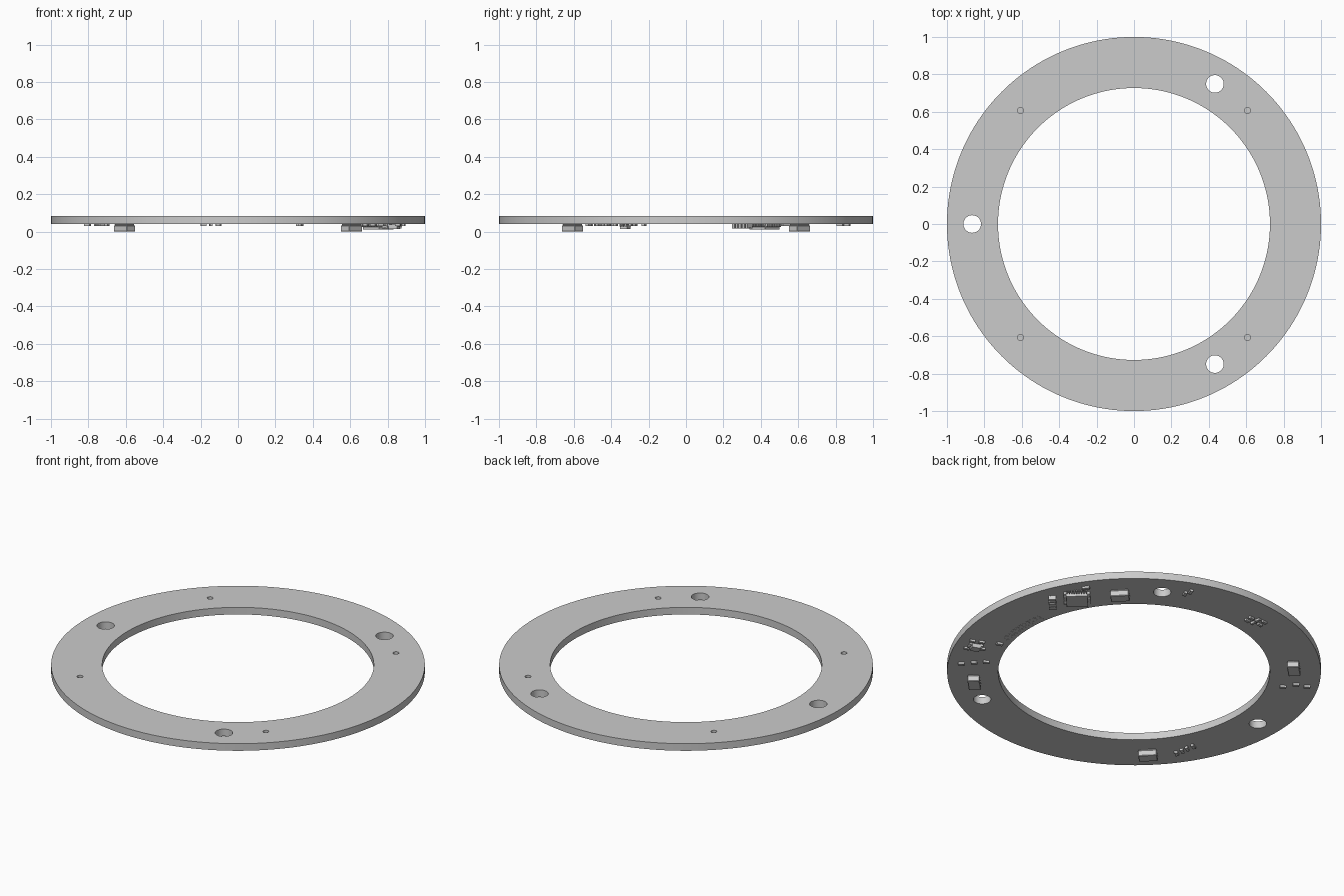
import bpy, bmesh
from math import cos, sin, pi, radians, atan2
from mathutils import Matrix, Vector

cube = bpy.data.objects.get("Cube")
if cube:
    bpy.data.objects.remove(cube, do_unlink=True)

grey = bpy.data.materials.new("plain grey")
grey.use_nodes = True
grey.diffuse_color = (0.6, 0.6, 0.6, 1)
grey.node_tree.nodes["Principled BSDF"].inputs["Base Color"].default_value = (0.6, 0.6, 0.6, 1)

BOTTOM, TOP = 0.042, 0.084


def make_board():
    """Flat ring with mounting and light holes, filled from circular outlines."""
    curve = bpy.data.curves.new("ring_board", 'CURVE')
    curve.dimensions = '2D'
    curve.fill_mode = 'BOTH'
    curve.extrude = (TOP - BOTTOM) / 2
    circles = [(0, 0, 1, 160), (0, 0, 0.727, 128)]
    circles += [(0.865 * cos(a), 0.865 * sin(a), 0.047, 40) for a in (pi, pi / 3, -pi / 3)]
    circles += [(sx * 0.607, sy * 0.607, 0.016, 20) for sx in (-1, 1) for sy in (-1, 1)]
    for cx, cy, r, n in circles:
        s = curve.splines.new('POLY')
        s.points.add(n - 1)
        s.use_cyclic_u = True
        for i, p in enumerate(s.points):
            t = 2 * pi * i / n
            p.co = (cx + r * cos(t), cy + r * sin(t), 0, 1)
    ob = bpy.data.objects.new("ring_board", curve)
    bpy.context.collection.objects.link(ob)
    ob.location.z = (TOP + BOTTOM) / 2
    bpy.ops.object.select_all(action='DESELECT')
    ob.select_set(True)
    bpy.context.view_layer.objects.active = ob
    bpy.ops.object.convert(target='MESH')
    ob = bpy.context.object
    ob.data.materials.clear()
    ob.data.materials.append(grey)
    bpy.ops.object.shade_smooth_by_angle(angle=radians(30))


def make_part(name, x, y, turn, boxes, bevel=0):
    """One object of boxes (cx, cy, width, depth, z_low, z_high) hung under the board."""
    bm = bmesh.new()
    for cx, cy, w, d, lo, hi in boxes:
        m = Matrix.Translation((cx, cy, (lo + hi) / 2)) @ Matrix.Diagonal((w, d, hi - lo, 1))
        bmesh.ops.create_cube(bm, size=1, matrix=m)
    me = bpy.data.meshes.new(name)
    bm.to_mesh(me)
    bm.free()
    me.materials.append(grey)
    ob = bpy.data.objects.new(name, me)
    bpy.context.collection.objects.link(ob)
    ob.location = (x, y, 0)
    ob.rotation_euler.z = turn
    if bevel:
        mod = ob.modifiers.new("soft_edges", 'BEVEL')
        mod.width = bevel
        mod.segments = 1
    return ob


def chip_part(name, x, y, turn, w=0.03, d=0.015, low=0.029):
    """Small two-ended component with raised end caps."""
    boxes = [(0, 0, w * 0.6, d * 0.9, low + 0.001, BOTTOM)]
    boxes += [(s * w * 0.4, 0, w * 0.2, d, low, BOTTOM) for s in (-1, 1)]
    make_part(name, x, y, turn, boxes)


make_board()

# Four light modules, each under a light hole
for i in range(4):
    a = pi / 4 + i * pi / 2
    make_part("light_module", 0.607 * 2 ** 0.5 * cos(a), 0.607 * 2 ** 0.5 * sin(a), a + pi / 2,
              [(0, 0, 0.1, 0.065, 0.0, 0.034), (0, 0, 0.094, 0.059, 0.034, BOTTOM)], 0.003)
    
# Main controller with pins on all sides
pins = []
for k in range(-4, 5):
    for s in (-1, 1):
        pins.append((k * 0.013, s * 0.062, 0.006, 0.018, 0.026, BOTTOM))
        pins.append((s * 0.062, k * 0.013, 0.018, 0.006, 0.026, BOTTOM))
make_part("controller_chip", 0.75, 0.42, radians(48),
          [(0, 0, 0.115, 0.115, 0.011, 0.036), (0, 0, 0.1, 0.1, 0.036, BOTTOM)] + pins, 0.001)

# Parts row beside the controller
row_dir = Vector((cos(radians(48)), sin(radians(48))))
for k in range(5):
    p = Vector((0.83, 0.31)) + row_dir * (k - 2.5) * 0.024
    chip_part("row_component", p.x, p.y, radians(138), 0.04, 0.017, 0.018)
chip_part("controller_capacitor", 0.78, 0.53, radians(125), 0.04, 0.022)

# Regulator with its surrounding components
a = atan2(-0.33, 0.835)
make_part("regulator_chip", 0.835, -0.325, a,
          [(0, 0, 0.05, 0.042, 0.014, 0.038)] +
          [(s * 0.03, k * 0.015, 0.016, 0.007, 0.028, BOTTOM) for s in (-1, 1) for k in (-1, 0, 1)])
for dx, dy in ((-0.05, 0), (0.045, 0.03), (0, 0.052), (0.02, -0.05)):
    chip_part("regulator_component", 0.835 + dx, -0.325 + dy, a)

# Cluster on the back arc
for k in range(3):
    for s in (-1, 1):
        chip_part("back_component", -0.145 + (k - 1) * 0.04, 0.845 + s * 0.018 - k * 0.005, radians(10 + 90 * (k % 2)))

# Scattered small components
loose = [(0.325, 0.86), (0.335, 0.825), (-0.707, 0.397), (-0.746, 0.459), (-0.805, 0.48),
         (-0.75, -0.4), (-0.74, -0.44), (-0.735, -0.475), (-0.73, -0.515),
         (0.77, -0.52), (0.724, -0.468), (0.68, -0.42), (0.75, -0.225)]
for x, y in loose:
    chip_part("small_component", x, y, atan2(y, x), 0.034, 0.018)

# Flat solder pads along the inner edge
for k in range(12):
    t = radians(-13 + k * 2)
    for r in (0.755, 0.78):
        make_part("solder_pad", r * cos(t), r * sin(t), t, [(0, 0, 0.016, 0.014, BOTTOM - 0.001, BOTTOM)])
